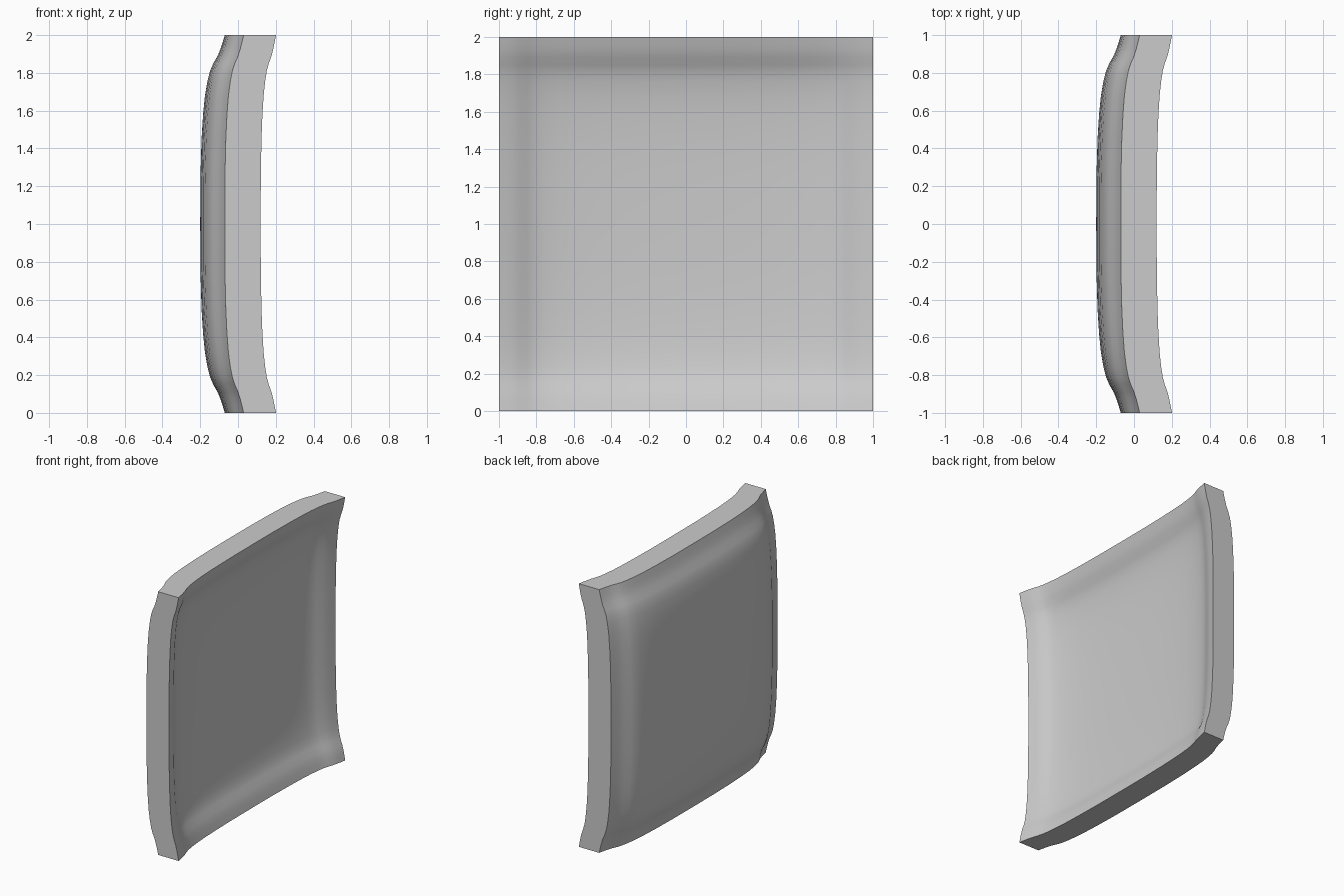
import bpy
import bmesh
import math

cube = bpy.data.objects.get("Cube")
if cube:
    bpy.data.objects.remove(cube, do_unlink=True)

# Rim profile: distance from the panel's middle, and rise towards the rim
PROFILE = [(0, 0), (0.25, 0.001), (0.45, 0.007), (0.58, 0.015), (0.68, 0.025),
           (0.76, 0.039), (0.81, 0.052), (0.85, 0.069), (0.89, 0.092),
           (0.93, 0.108), (0.96, 0.118), (1, 0.13)]
STATIONS = [(-d, r) for d, r in reversed(PROFILE[1:])] + PROFILE


def rise(i, j, blend):
    """Combined rise of two crossing profiles, eased at the corners."""
    a, b = STATIONS[i][1], STATIONS[j][1]
    return a + b - blend * a * b


# Bowed square panel: outer sheet, inner sheet and four rim strips
bm = bmesh.new()
n = len(STATIONS)


def sheet(middle, blend):
    return [[bm.verts.new((middle + rise(i, j, blend), STATIONS[i][0], 1 + STATIONS[j][0]))
             for j in range(n)] for i in range(n)]


outer = sheet(-0.2, 1.8)
inner = sheet(-0.01, 2.9)
for g in (outer, inner):
    for i in range(n - 1):
        for j in range(n - 1):
            bm.faces.new((g[i][j], g[i + 1][j], g[i + 1][j + 1], g[i][j + 1]))
for k in range(n - 1):
    for e in (0, n - 1):
        bm.faces.new((outer[e][k], outer[e][k + 1], inner[e][k + 1], inner[e][k]))
        bm.faces.new((outer[k][e], outer[k + 1][e], inner[k + 1][e], inner[k][e]))
bmesh.ops.recalc_face_normals(bm, faces=bm.faces)

mesh = bpy.data.meshes.new("curved_panel")
bm.to_mesh(mesh)
bm.free()
panel = bpy.data.objects.new("curved_panel", mesh)
bpy.context.collection.objects.link(panel)

# Plain grey finish
grey = bpy.data.materials.new("plain_grey")
grey.use_nodes = True
color = (0.6, 0.6, 0.6, 1)
grey.diffuse_color = color
grey.node_tree.nodes["Principled BSDF"].inputs["Base Color"].default_value = color
mesh.materials.append(grey)

# Smooth faces with crisp rim edges
bpy.ops.object.select_all(action="DESELECT")
panel.select_set(True)
bpy.context.view_layer.objects.active = panel
bpy.ops.object.shade_smooth_by_angle(angle=math.radians(40))
